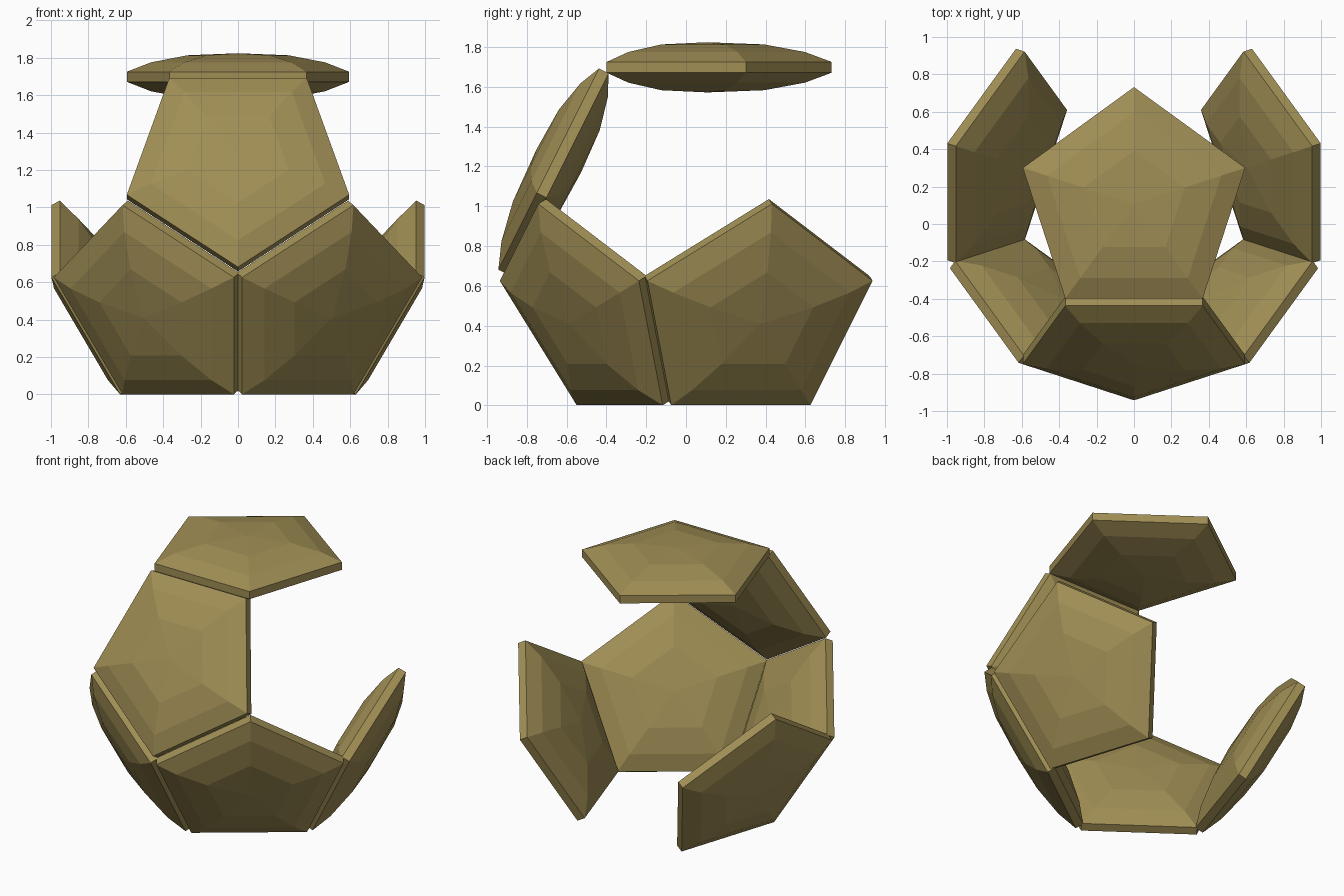
import bpy, bmesh
from math import sin, cos, pi, radians
from mathutils import Vector, Matrix

if "Cube" in bpy.data.objects:
    bpy.data.objects.remove(bpy.data.objects["Cube"])

RADIUS = 0.625
CENTRE_Y = 0.107
# half cross-section of a plate: (ring radius, half thickness)
RINGS = [(0.285, 0.115), (0.49, 0.077), (RADIUS, 0.027)]
CROWN = 0.126

mat = bpy.data.materials.new("olive")
mat.diffuse_color = (0.35, 0.27, 0.09, 1)
mat.use_nodes = True
mat.node_tree.nodes["Principled BSDF"].inputs["Base Color"].default_value = mat.diffuse_color


def pentagon_plate(name, centre, normal, tip):
    """Pentagon shell plate, domed on both faces, one corner towards tip."""
    bm = bmesh.new()
    profile = RINGS + [(r, -z) for r, z in reversed(RINGS)]
    loops = [[bm.verts.new((-r * sin(k * 2 * pi / 5), r * cos(k * 2 * pi / 5), z))
              for k in range(5)] for r, z in profile]
    top = bm.verts.new((0, 0, CROWN))
    bottom = bm.verts.new((0, 0, -CROWN))
    for k in range(5):
        n = (k + 1) % 5
        bm.faces.new((top, loops[0][k], loops[0][n]))
        bm.faces.new((bottom, loops[-1][n], loops[-1][k]))
        for a, b in zip(loops, loops[1:]):
            bm.faces.new((a[k], b[k], b[n], a[n]))
    z = Vector(normal).normalized()
    y = Vector(tip).normalized()
    rot = Matrix((y.cross(z), y, z)).transposed().to_4x4()
    bm.transform(Matrix.Translation(centre) @ rot)
    bmesh.ops.recalc_face_normals(bm, faces=bm.faces)
    me = bpy.data.meshes.new(name)
    bm.to_mesh(me)
    bm.free()
    me.materials.append(mat)
    bpy.context.collection.objects.link(bpy.data.objects.new(name, me))


def side_plate(name, angle, height, up):
    """Tilted plate of the ring; up=1 has its tip upward, -1 downward."""
    hx, hy = cos(radians(angle)), sin(radians(angle))
    c, s = 0.8944, 0.4472
    pentagon_plate(name, (0.746 * hx, CENTRE_Y + 0.746 * hy, height),
                   (c * hx, c * hy, -s * up), (s * hx, s * hy, c * up))


# top plate
pentagon_plate("top_plate", (0, CENTRE_Y, 1.698), (0, 0, 1), (0, 1, 0))
# upper plate at the front
side_plate("upper_front_plate", -90, 1.228, -1)
# four lower plates, open at the back
for name, angle in (("front_right", -54), ("front_left", -126),
                    ("back_right", 18), ("back_left", 162)):
    side_plate("lower_" + name + "_plate", angle, 0.465, 1)
